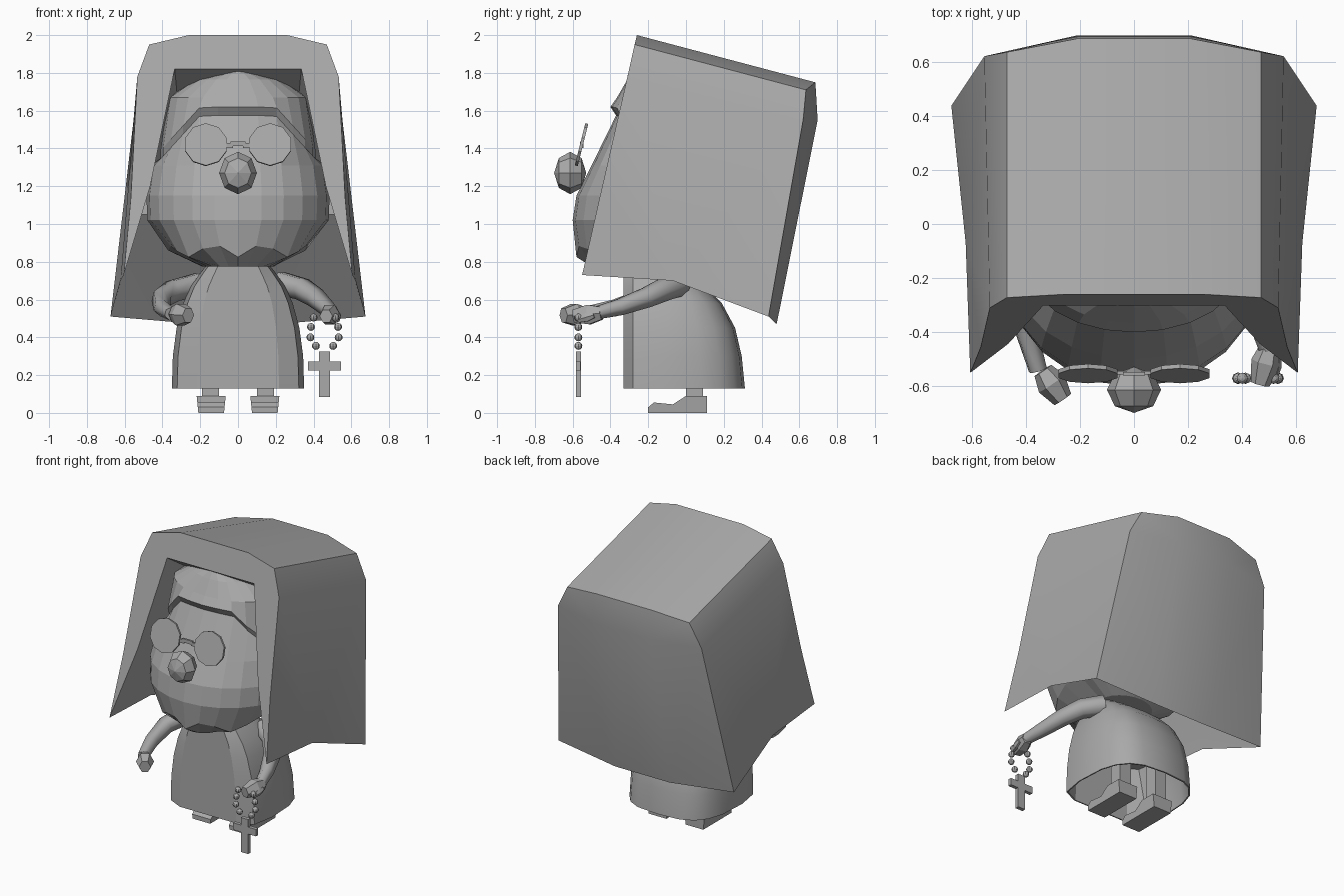
import bpy, bmesh, math
from mathutils import Vector, Matrix

if "Cube" in bpy.data.objects:
    bpy.data.objects.remove(bpy.data.objects["Cube"])

GREY = (0.4, 0.4, 0.4, 1)
mat = bpy.data.materials.new("plain_grey")
mat.use_nodes = True
mat.diffuse_color = GREY
mat.node_tree.nodes["Principled BSDF"].inputs["Base Color"].default_value = GREY


def add_object(name, data):
    ob = bpy.data.objects.new(name, data)
    bpy.context.collection.objects.link(ob)
    data.materials.append(mat)
    return ob


def finish(name, bm, smooth=None):
    bmesh.ops.recalc_face_normals(bm, faces=bm.faces)
    me = bpy.data.meshes.new(name)
    bm.to_mesh(me)
    bm.free()
    if smooth:
        me.shade_smooth()
        me.set_sharp_from_angle(angle=math.radians(smooth))
    return add_object(name, me)


def loft(name, rings, smooth=None):
    """Skin closed rings of equal length and cap both ends."""
    bm = bmesh.new()
    rows = [[bm.verts.new(p) for p in ring] for ring in rings]
    n = len(rows[0])
    for a, b in zip(rows, rows[1:]):
        for i in range(n):
            j = (i + 1) % n
            bm.faces.new((a[i], a[j], b[j], b[i]))
    bm.faces.new(rows[0])
    bm.faces.new(rows[-1])
    return finish(name, bm, smooth)


def box(name, centre, size):
    bm = bmesh.new()
    bmesh.ops.create_cube(bm, size=1)
    bm.transform(Matrix.Translation(centre) @ Matrix.Diagonal((*size, 1)))
    return finish(name, bm)


def mitten(name, centre, size, direction):
    """Six-sided blunt hand, widest in the middle, pointing along a direction."""
    rings = []
    rot = Vector(direction).to_track_quat('-Y', 'Z').to_matrix()
    for y, k in ((.5, .65), (.05, 1), (-.5, .65)):
        ring = []
        for i in range(6):
            t = math.tau * i / 6
            p = Vector((math.cos(t) * k * size[0] / 2, y * size[1], math.sin(t) * k * size[2] / 1.75))
            ring.append(rot @ p + Vector(centre))
        rings.append(ring)
    return loft(name, rings)


def tube(name, points, radii):
    cu = bpy.data.curves.new(name, 'CURVE')
    cu.dimensions = '3D'
    cu.bevel_depth = 1
    cu.bevel_resolution = 1
    cu.use_fill_caps = True
    sp = cu.splines.new('POLY')
    sp.points.add(len(points) - 1)
    for p, co, r in zip(sp.points, points, radii):
        p.co = (*co, 1)
        p.radius = r
    return add_object(name, cu)


# Veil: half shell with front rim, recess for the head and sloping underside, mirrored
P = dict(
    a=(.26, -.26, 2), b=(.47, -.272, 1.95), c=(.533, -.31, 1.78),
    d=(.567, -.457, 1.14), t=(.605, -.55, .73),
    A=(.21, .685, 1.75), B=(.47, .635, 1.71), C=(.553, .62, 1.55), T=(.675, .437, .51),
    k=(.622, -.07, .70), R=(.21, .697, 1.55), S=(.21, .48, .47),
    i=(.335, -.301, 1.82), j=(.465, -.443, 1.2), I=(.31, .1, 1.55), J=(.52, .06, 1.05))
for key, src in zip("123456", "aARSiI"):
    P[key] = (0, *P[src][1:])
P["7"] = (0, *P["J"][1:])
bm = bmesh.new()
V = {key: bm.verts.new(co) for key, co in P.items()}
outer = "1aA2 abBA bcCB dtk cdkC kTC BCRA CTSR 2AR3 3RS4"
rim = "1ai5 abi bci cdji dtj"
inner = "5iI6 ijJI 6IJ7 jtJ tkJ kTJ TSJ JS47"
for word in f"{outer} {rim} {inner}".split():
    bm.faces.new([V[ch] for ch in word])
veil = finish("veil", bm, 32)
mir = veil.modifiers.new("mirror", 'MIRROR')
mir.merge_threshold = 0.001

# Head with cap ledge above the face and scalloped jaw
levels = [(1.81, .08, -.28), (1.765, .23, -.31), (1.67, .37, -.365),
          (1.62, .41, -.40), (1.575, .41, -.37),
          (1.31, .46, -.50), (1.15, .485, -.58), (1.02, .48, -.60),
          (.86, .37, -.58), (.775, .19, -.50)]
N, CY = 24, -.1
rings = []
for n, (z, w, yf) in enumerate(levels):
    ring = []
    for i in range(N):
        t = math.tau * i / N
        c, s = math.cos(t), math.sin(t)
        x = w * s
        y = CY + (yf - CY) * c ** .85 if c > 0 else CY - c * w * .85
        drop = 0
        if n in (3, 4):
            drop = 1.1 * max(0, abs(x) - .2)
        elif n == 8 and c > 0:
            drop = .035 * math.cos(abs(x) * 24)
        ring.append((x, y, z - drop))
    rings.append(ring)
loft("head", rings)

# Nose with its pole pointing forward
bm = bmesh.new()
bmesh.ops.create_uvsphere(bm, u_segments=8, v_segments=4, radius=1)
bm.transform(Matrix.Translation((0, -.613, 1.27)) @ Matrix.Diagonal((.1, .085, .112, 1))
             @ Matrix.Rotation(math.pi / 2, 4, 'X'))
finish("nose", bm)

# Glasses: two tilted lenses and a bridge
tilt = Matrix.Rotation(math.radians(-14), 4, 'X')
for side, label in ((1, "left"), (-1, "right")):
    bm = bmesh.new()
    bmesh.ops.create_cone(bm, cap_ends=True, segments=10, radius1=.115, radius2=.115, depth=.016)
    bm.transform(Matrix.Translation((side * .17, -.553, 1.42)) @ tilt
                 @ Matrix.Rotation(math.pi / 2, 4, 'X'))
    finish(f"{label}_lens", bm)
    box(f"{label}_bridge", (side * .05, -.55, 1.415), (.045, .014, .025))
box("bridge", (0, -.553, 1.425), (.08, .014, .025))

# Robe: flat front panel, squarish rounded back, hollow below
rings = []
for z, w, yb, inset in [(.5, .30, .23, .02), (.3, .345, .295, .012), (.13, .35, .31, .008),
                        (.13, .35, .312, 0), (.3, .345, .295, 0), (.45, .325, .26, 0),
                        (.58, .29, .19, 0), (.67, .25, .10, 0), (.74, .20, 0, 0),
                        (.79, .16, -.08, 0)]:
    w -= inset
    yb -= inset
    yf = -.33 + inset
    ring = [(-.62 * w, yf, z), (.62 * w, yf, z), (.92 * w, yf + .05, z)]
    for i in range(11):
        t = math.pi * i / 10
        c, s = math.cos(t), max(0, math.sin(t))
        ring.append((w * math.copysign(abs(c) ** .65, c), -.12 + (yb + .12) * s ** .65, z))
    ring.append((-.92 * w, yf + .05, z))
    rings.append(ring)
loft("robe", rings, 25)

# Legs and shoes
shoe = [(.11, 0), (.11, .09), (0, .09), (-.07, .045), (-.17, .055), (-.2, .03), (-.2, 0)]
for side, label in ((1, "left"), (-1, "right")):
    box(f"{label}_leg", (side * .145, .045, .29), (.09, .09, .42))
    loft(f"{label}_shoe", [[(side * .142 + e * (.068 + .1 * z), y, z) for y, z in shoe]
                           for e in (-1, 1)])

# Arms and hands
thickness = [.07, .064, .056, .046, .036]
tube("right_arm", [(-.2, -.03, .68), (-.345, -.11, .645), (-.405, -.22, .605),
                   (-.402, -.38, .555), (-.355, -.54, .525)], thickness)
tube("left_arm", [(.22, -.03, .685), (.34, -.11, .655), (.41, -.21, .61),
                  (.465, -.35, .56), (.50, -.47, .53)], thickness)
mitten("right_hand", (-.30, -.595, .52), (.115, .13, .115), (.55, -.8, -.05))
mitten("left_hand", (.485, -.52, .52), (.11, .15, .105), (-.25, -.95, -.1))
mitten("left_thumb", (.525, -.53, .505), (.04, .09, .045), (-.2, -1, -.3))

# Rosary: beads in mirrored pairs, then the cross
CX, RY = .458, -.57
for n, (dx, z) in enumerate([(.058, .505), (.072, .455), (.075, .40), (.046, .355)]):
    for side in (1, -1):
        bm = bmesh.new()
        bmesh.ops.create_uvsphere(bm, u_segments=8, v_segments=6, radius=.021)
        bm.transform(Matrix.Translation((CX + side * dx, RY, z)))
        finish(f"bead_{n}_{'left' if side > 0 else 'right'}", bm)
box("cross_upright", (CX, RY, .205), (.057, .026, .24))
box("cross_bar", (CX, RY, .248), (.176, .025, .048))
